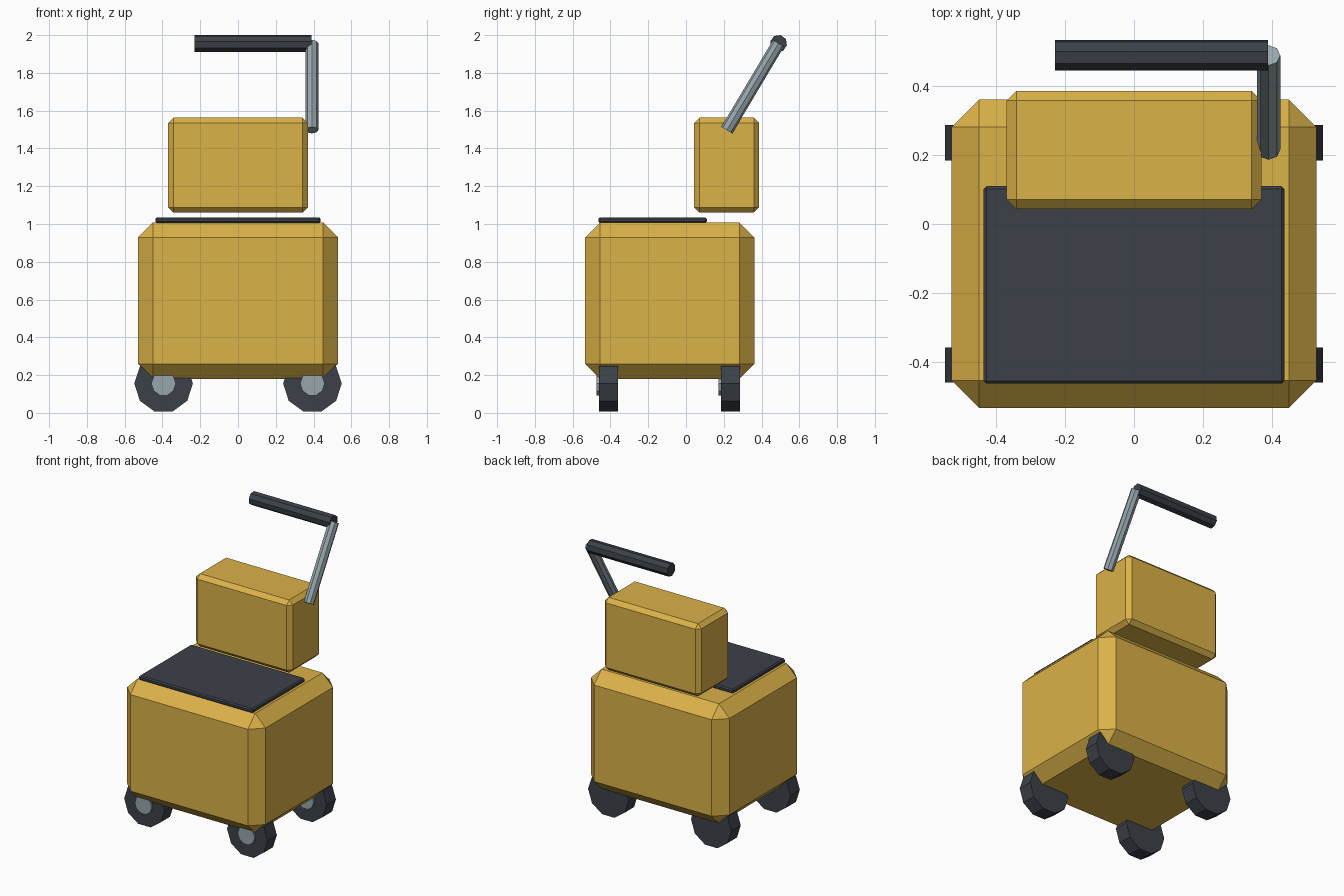
import bpy
import bmesh
from math import radians
from mathutils import Vector, Matrix

cube = bpy.data.objects.get("Cube")
if cube:
    bpy.data.objects.remove(cube, do_unlink=True)


def material(name, rgb):
    mat = bpy.data.materials.new(name)
    mat.use_nodes = True
    mat.diffuse_color = (*rgb, 1)
    shader = next(n for n in mat.node_tree.nodes if n.type == "BSDF_PRINCIPLED")
    shader.inputs["Base Color"].default_value = (*rgb, 1)
    return mat


YELLOW = material("mustard yellow", (0.71, 0.445, 0.065))
DARK = material("dark slate", (0.045, 0.053, 0.066))
STEEL = material("steel grey", (0.31, 0.38, 0.41))


def add_object(name, bm, mat):
    bmesh.ops.recalc_face_normals(bm, faces=bm.faces)
    mesh = bpy.data.meshes.new(name)
    bm.to_mesh(mesh)
    bm.free()
    mesh.materials.append(mat)
    obj = bpy.data.objects.new(name, mesh)
    bpy.context.collection.objects.link(obj)
    return obj


def chamfered_box(name, low, high, chamfer, mat):
    """Box between two corners with flat cut edges."""
    low, high = Vector(low), Vector(high)
    bm = bmesh.new()
    bmesh.ops.create_cube(bm, size=1)
    bmesh.ops.scale(bm, vec=high - low, verts=bm.verts)
    bmesh.ops.translate(bm, vec=(low + high) / 2, verts=bm.verts)
    obj = add_object(name, bm, mat)
    bevel = obj.modifiers.new("chamfer", "BEVEL")
    bevel.width = chamfer
    bevel.segments = 1
    return obj


def rod(name, start, end, radius, sides, mat, spin=0):
    """Prism running from start to end, spun about its own axis."""
    start, end = Vector(start), Vector(end)
    axis = end - start
    turn = axis.to_track_quat("Z", "Y").to_matrix().to_4x4()
    place = Matrix.Translation((start + end) / 2) @ turn
    bm = bmesh.new()
    bmesh.ops.create_cone(bm, cap_ends=True, segments=sides, radius1=radius,
                          radius2=radius, depth=axis.length,
                          matrix=place @ Matrix.Rotation(radians(spin), 4, "Z"))
    return add_object(name, bm, mat)


# Main body, seat pad and rear box
chamfered_box("body", (-0.53, -0.535, 0.18), (0.53, 0.362, 1.008), 0.08, YELLOW)
chamfered_box("top_pad", (-0.437, -0.464, 1.005), (0.437, 0.11, 1.035), 0.008, DARK)
chamfered_box("rear_box", (-0.37, 0.043, 1.06), (0.37, 0.387, 1.563), 0.028, YELLOW)

# Four wheels, each with a hub on its front face
for side, x in (("right", -0.394), ("left", 0.394)):
    for end, y in (("front", -0.41), ("rear", 0.236)):
        rod(f"{end}_{side}_wheel", (x, y - 0.051, 0.155), (x, y + 0.051, 0.155),
            0.155, 10, DARK, 90)
        rod(f"{end}_{side}_hub", (x, y - 0.064, 0.155), (x, y, 0.155),
            0.065, 10, STEEL, 90)

# Slanted arm and grip
rod("handle_arm", (0.391, 0.216, 1.497), (0.391, 0.49, 1.957), 0.034, 8, STEEL)
rod("handle_grip", (-0.23, 0.49, 1.956), (0.39, 0.49, 1.956), 0.0455, 8, DARK, 31)
